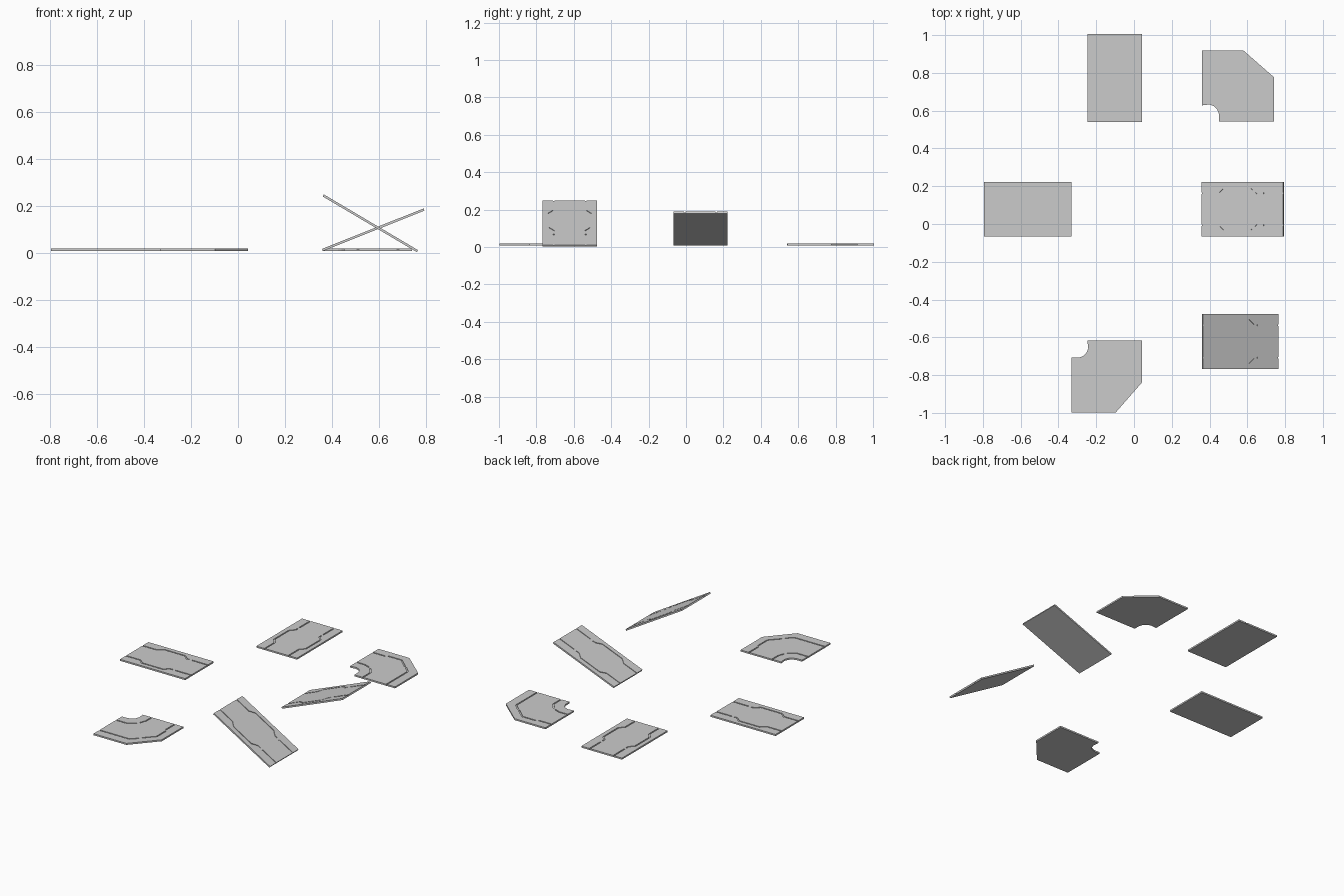
import bpy, bmesh, math
from mathutils import Matrix, Vector

if "Cube" in bpy.data.objects:
    bpy.data.objects.remove(bpy.data.objects["Cube"])

T = 0.010          # plate thickness
DEPTH = 0.004      # groove depth
GROOVE = 0.008     # groove width
L, W = 0.465, 0.29


def prism(bm, pts, z0, z1):
    """Extrude a flat outline between two heights."""
    face = bm.faces.new([bm.verts.new((x, y, z0)) for x, y in pts])
    ext = bmesh.ops.extrude_face_region(bm, geom=[face])
    verts = [g for g in ext["geom"] if isinstance(g, bmesh.types.BMVert)]
    bmesh.ops.translate(bm, verts=verts, vec=(0, 0, z1 - z0))
    bmesh.ops.recalc_face_normals(bm, faces=bm.faces)


def ribbon(path):
    """Outline of a thin mitred strip along a path."""
    p = [Vector(q) for q in path]
    left, right = [], []
    for i, q in enumerate(p):
        d1 = (q - p[max(i - 1, 0)]).normalized()
        d2 = (p[min(i + 1, len(p) - 1)] - q).normalized()
        d = (d1 + d2).normalized()
        n = Vector((-d.y, d.x)) * GROOVE / 2
        left.append(q + n)
        right.append(q - n)
    return [tuple(v) for v in left + right[::-1]]


def make_object(name, bm):
    me = bpy.data.meshes.new(name)
    bm.to_mesh(me)
    bm.free()
    ob = bpy.data.objects.new(name, me)
    bpy.context.collection.objects.link(ob)
    return ob


def tile(name, outline, lines, matrix):
    """Plate with kerb grooves cut in its top."""
    bm = bmesh.new()
    prism(bm, outline, 0, T)
    ob = make_object(name, bm)
    cb = bmesh.new()
    for path in lines:
        prism(cb, ribbon(path), T - DEPTH, T + 0.01)
    cutter = make_object(name + "_cutter", cb)
    cutter.hide_render = True
    mod = ob.modifiers.new("grooves", "BOOLEAN")
    mod.operation, mod.solver, mod.object = "DIFFERENCE", "EXACT", cutter
    bpy.context.view_layer.update()
    dg = bpy.context.evaluated_depsgraph_get()
    me = bpy.data.meshes.new_from_object(ob.evaluated_get(dg))
    ob.modifiers.clear()
    ob.data = me
    bpy.data.objects.remove(cutter)
    ob.matrix_world = matrix


# straight tile: road edges widen in the middle, with a break near one end
straight = [(0, 0), (L, 0), (L, W), (0, W)]
edge = [(-0.01, 0.06), (0.22 * L, 0.06), (0.29 * L, 0.032),
        (0.61 * L, 0.032), (0.68 * L, 0.06), (0.72 * L, 0.06)]
tail = [(0.76 * L, 0.06), (L + 0.01, 0.06)]
straight_lines = [edge, tail] + [[(x, W - y) for x, y in p] for p in (edge, tail)]

# curved tile: inner notch and outer chamfer
curve = [(0.09, 0), (0.38, 0), (0.38, 0.235), (0.22, 0.375), (0, 0.375),
         (0, 0.085), (0.04, 0.09), (0.065, 0.08), (0.08, 0.065), (0.09, 0.04)]
curve_lines = [
    [(-0.01, 0.15), (0.06, 0.15), (0.10, 0.135)],
    [(0.115, 0.125), (0.15, 0.08), (0.15, -0.01)],
    [(-0.01, 0.315), (0.09, 0.315)],
    [(0.105, 0.325), (0.20, 0.325), (0.265, 0.265)],
    [(0.28, 0.255), (0.32, 0.215), (0.32, -0.01)],
]


def at(x, y, z, axis="Z", deg=0):
    return Matrix.Translation((x, y, z)) @ Matrix.Rotation(math.radians(deg), 4, axis)


# flat tiles
Z = 0.008
tile("straight_tile_left", straight, straight_lines, at(-0.795, -0.067, Z))
tile("straight_tile_back", straight, straight_lines, at(0.043, 0.54, Z, "Z", 90))
tile("curve_tile_back", curve, curve_lines, at(0.36, 0.543, Z))
tile("curve_tile_front", curve, curve_lines, at(-0.332, -0.618, Z, "Z", -90))

# ramps
tile("ramp_tile_rising", straight, straight_lines, at(0.361, -0.067, 0.008, "Y", -21.7))
tile("ramp_tile_falling", straight, straight_lines, at(0.36, -0.767, 0.24, "Y", 30.6))
